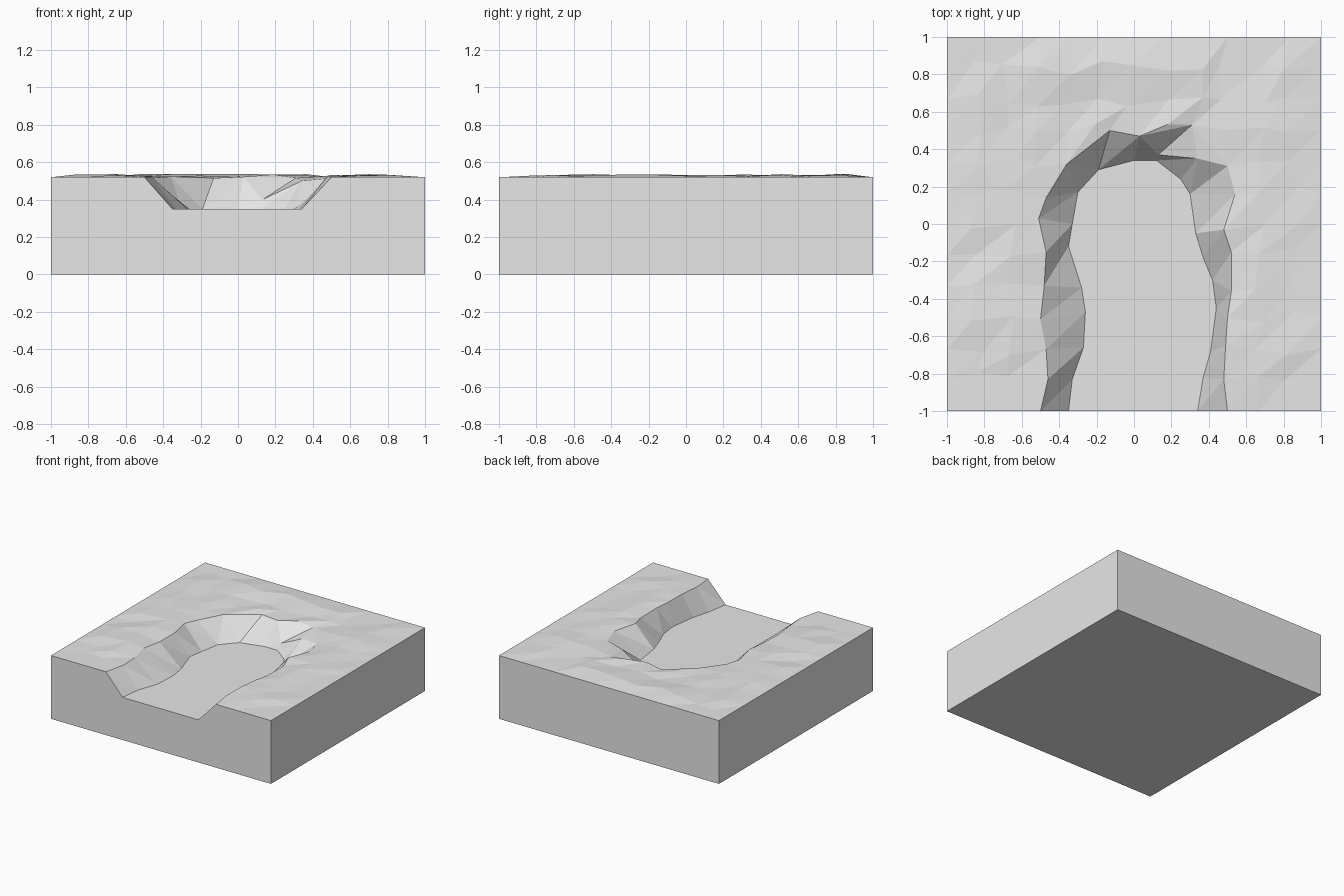
import bpy, bmesh, random
from mathutils import Vector
from mathutils.geometry import delaunay_2d_cdt

random.seed(7)
if "Cube" in bpy.data.objects:
    bpy.data.objects.remove(bpy.data.objects["Cube"], do_unlink=True)

TOP, FLOOR, CELLS = 0.52, 0.35, 12

# Upper rim of the hollow, from front left round the back to front right
RIM = [(-.5, -1), (-.46, -.83), (-.47, -.67), (-.5, -.51), (-.48, -.33), (-.47, -.15),
       (-.51, .03), (-.47, .14), (-.36, .32), (-.13, .5), (.03, .47), (.31, .53),
       (.5, .31), (.54, .16), (.48, -.03), (.52, -.15), (.52, -.36), (.5, -.5),
       (.49, -.65), (.48, -.83), (.5, -1)]
# Edge of the flat floor, in the same order
BED = [(-.35, -1), (-.33, -.83), (-.27, -.66), (-.26, -.47), (-.28, -.34), (-.35, -.12),
       (-.33, 0), (-.3, .17), (-.19, .29), (0, .34), (.12, .34), (.25, .24),
       (.3, .16), (.33, -.05), (.37, -.18), (.42, -.3), (.44, -.45), (.41, -.68),
       (.37, -.82), (.34, -1)]
# Loose points on the bank behind the hollow
LEDGES = [(.13, .37, .4), (.34, .35, .5)]

points, lookup = [], {}


def add(x, y, z):
    """Store a point once and return its index."""
    key = (round(x, 3), round(y, 3))
    if key not in lookup:
        lookup[key] = len(points)
        points.append(Vector((x, y, z)))
    return lookup[key]


def inside(x, y, loop):
    hit = False
    for (ax, ay), (bx, by) in zip(loop, loop[1:] + loop[:1]):
        if (ay > y) != (by > y) and x < ax + (y - ay) * (bx - ax) / (by - ay):
            hit = not hit
    return hit


def chain(ids):
    return list(zip(ids, ids[1:]))


# Rim, floor edge and ledges
rim = [add(x, y, TOP if y == -1 else TOP + random.uniform(-.005, .012)) for x, y in RIM]
bed = [add(x, y, FLOOR) for x, y in BED]
for ledge in LEDGES:
    add(*ledge)

# Straight outer border with the channel mouth in the front side
steps = [-1 + 2 * i / CELLS for i in range(CELLS + 1)]
front = [(x, TOP) for x in steps if abs(x) > .55]
front += [(RIM[0][0], TOP), (BED[0][0], FLOOR), (BED[-1][0], FLOOR), (RIM[-1][0], TOP)]
border = [add(x, -1, z) for x, z in sorted(front)]
border += [add(1, y, TOP) for y in steps[1:]]
border += [add(x, 1, TOP) for x in steps[-2::-1]]
border += [add(-1, y, TOP) for y in steps[-2:0:-1]]

# Uneven ground around the hollow
for gx in steps[1:-1]:
    for gy in steps[1:-1]:
        x, y = gx + random.uniform(-.04, .04), gy + random.uniform(-.04, .04)
        near = min((Vector((x, y)) - Vector(p)).length for p in RIM)
        if near > .08 and not inside(x, y, RIM):
            add(x, y, TOP + random.uniform(-.003, .019))

# Triangulate in slanted coordinates so the facets lean along one diagonal
flat = [Vector((p.x - .35 * p.y, p.y)) for p in points]
result = delaunay_2d_cdt(flat, chain(rim) + chain(bed), [border], 1, 1e-5)
faces, origins = result[2], result[3]

bm = bmesh.new()
verts = [bm.verts.new(points[o[0]]) for o in origins]
for f in faces:
    bm.faces.new([verts[i] for i in f])

# Side walls and underside
rim_edges = [e for e in bm.edges if e.is_boundary]
walls = bmesh.ops.extrude_edge_only(bm, edges=rim_edges)["geom"]
for v in walls:
    if isinstance(v, bmesh.types.BMVert):
        v.co.z = 0
bmesh.ops.holes_fill(bm, edges=[e for e in bm.edges if e.is_boundary], sides=0)
bmesh.ops.recalc_face_normals(bm, faces=bm.faces)

mesh = bpy.data.meshes.new("ground_block")
bm.to_mesh(mesh)
bm.free()
block = bpy.data.objects.new("ground_block", mesh)
bpy.context.collection.objects.link(block)

# Single pale grey material
grey = bpy.data.materials.new("pale_grey")
grey.use_nodes = True
colour = (.8, .8, .8, 1)
grey.diffuse_color = colour
grey.node_tree.nodes["Principled BSDF"].inputs["Base Color"].default_value = colour
mesh.materials.append(grey)
